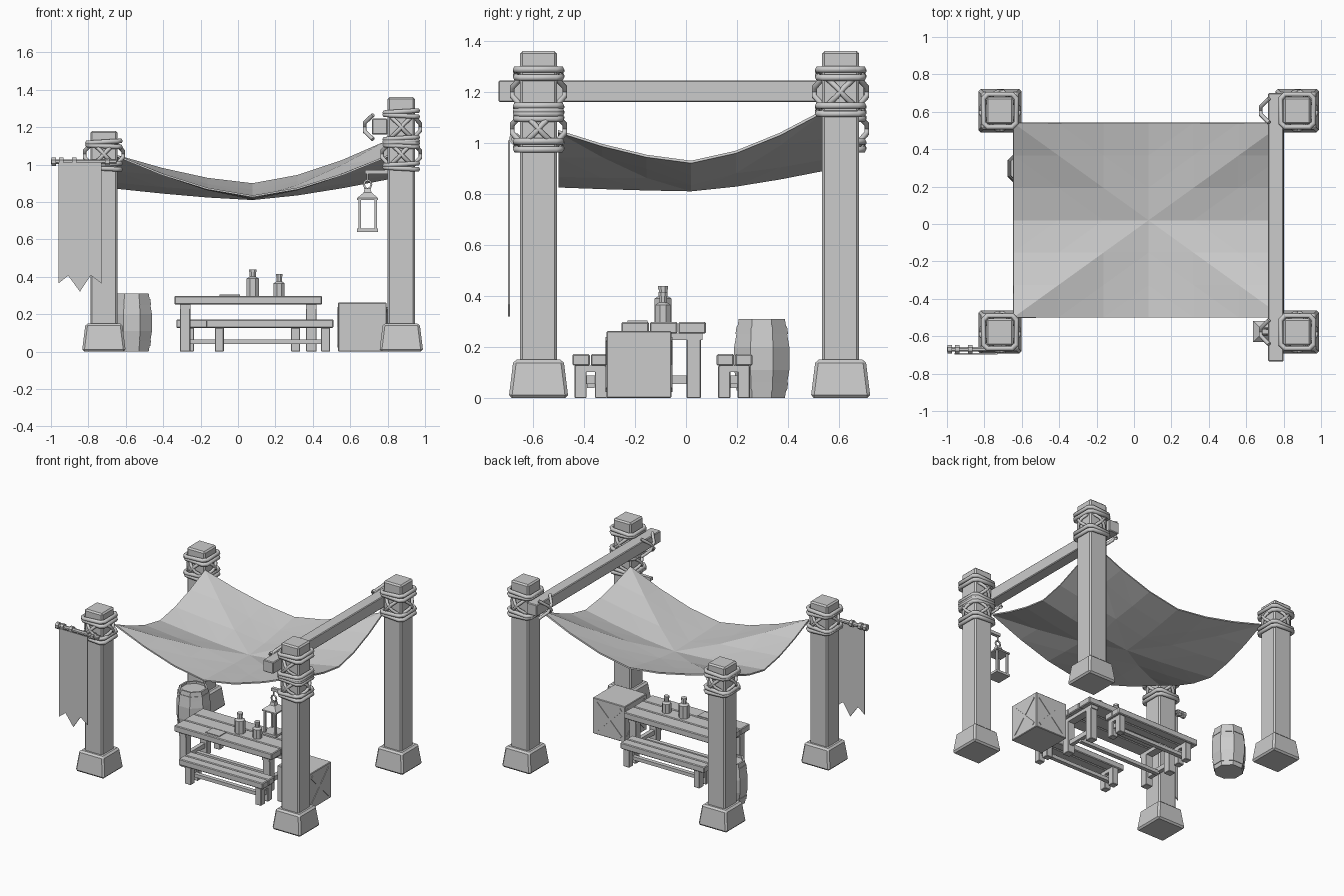
import bpy, bmesh, math
from mathutils import Vector, Matrix

if "Cube" in bpy.data.objects:
    bpy.data.objects.remove(bpy.data.objects["Cube"])

grey = bpy.data.materials.new("plain_grey")
grey.diffuse_color = (0.6, 0.6, 0.6, 1)
grey.use_nodes = True
grey.node_tree.nodes["Principled BSDF"].inputs["Base Color"].default_value = grey.diffuse_color


def finish(name, bm):
    bmesh.ops.recalc_face_normals(bm, faces=bm.faces)
    me = bpy.data.meshes.new(name)
    bm.to_mesh(me)
    bm.free()
    me.materials.append(grey)
    ob = bpy.data.objects.new(name, me)
    bpy.context.collection.objects.link(ob)
    return ob


def bevel(ob, width):
    m = ob.modifiers.new("bevel", 'BEVEL')
    m.width, m.segments = width, 1
    return ob


def box(name, x, y, z, bev=0.0, taper=1.0):
    """Box between (min, max) pairs, with an optionally narrower top."""
    bm = bmesh.new()
    bmesh.ops.create_cube(bm, size=1)
    for v in bm.verts:
        k = taper if v.co.z > 0 else 1
        v.co = Vector([(a + b) / 2 + c * (b - a) * s for (a, b), c, s
                       in zip((x, y, z), v.co, (k, k, 1))])
    ob = finish(name, bm)
    return bevel(ob, bev) if bev else ob


def lathe(name, profile, sides, loc, axis='Z', turn=0.5):
    """Faceted solid from (radius, height) pairs."""
    bm = bmesh.new()
    rings = []
    for r, h in profile:
        ring = []
        for i in range(sides):
            a = (i + turn) * math.tau / sides
            p = Vector((r * math.cos(a), r * math.sin(a), h))
            if axis == 'X':
                p = Vector((p.z, p.x, p.y))
            ring.append(bm.verts.new(p + Vector(loc)))
        rings.append(ring)
    for a, b in zip(rings, rings[1:]):
        for i in range(sides):
            j = (i + 1) % sides
            bm.faces.new((a[i], a[j], b[j], b[i]))
    bm.faces.new(rings[0])
    bm.faces.new(rings[-1])
    return finish(name, bm)


def rope(name, strands, radius, closed=False):
    """Poly curve tubes turned into one mesh."""
    cu = bpy.data.curves.new(name, 'CURVE')
    cu.dimensions = '3D'
    cu.bevel_depth, cu.bevel_resolution = radius, 1
    cu.use_fill_caps = True
    for pts in strands:
        sp = cu.splines.new('POLY')
        sp.points.add(len(pts) - 1)
        for p, q in zip(sp.points, pts):
            p.co = (*q, 1)
        sp.use_cyclic_u = closed
    cu.materials.append(grey)
    ob = bpy.data.objects.new(name, cu)
    bpy.context.collection.objects.link(ob)
    bpy.ops.object.select_all(action='DESELECT')
    bpy.context.view_layer.objects.active = ob
    ob.select_set(True)
    bpy.ops.object.convert(target='MESH')
    return ob


def rope_ring(name, cx, cy, z):
    """Two slightly tilted loops with cut corners round a post."""
    a, b = 0.088, 0.066
    outline = [(a, -b), (a, b), (b, a), (-b, a), (-a, b), (-a, -b), (-b, -a), (b, -a)]
    loops = [[(cx + px, cy + py, z + dz + t * px) for px, py in outline]
             for dz, t in ((0.011, 0.06), (-0.011, -0.06))]
    rope(name, loops, 0.014, True)


def rope_cross(name, centre, angle, h=0.05, out=0.03):
    """X lashing bulging outward from a face pointing along the angle."""
    rot = Matrix.Rotation(angle, 3, 'Z')
    strands = []
    for s in (1, -1):
        pts = [(0, -h, -h * s), (out, -h * .3, -h * .35 * s),
               (out, h * .3, h * .35 * s), (0, h, h * s)]
        strands.append([Vector(centre) + rot @ Vector(p) for p in pts])
    rope(name, strands, 0.011)


# Posts, stone feet and rope lashings
HW = 0.0725
for side, cx, top in (("left", -0.717, 1.18), ("right", 0.873, 1.36)):
    for end, cy in (("front", -0.578), ("back", 0.606)):
        tag = f"{end}_{side}"
        box("post_" + tag, (cx - HW, cx + HW), (cy - HW, cy + HW), (0.1, top), 0.01)
        box("foot_" + tag, (cx - .117, cx + .117), (cy - .117, cy + .117), (0, .15), .012, .84)
        levels = [(1.11, 1.055, 0.99)] if side == "left" or end == "front" else []
        if side == "right":
            levels.append((1.272, 1.2, 1.13))
        for hi, mid, lo in levels:
            rope_ring("rope_ring_" + tag, cx, cy, hi)
            rope_ring("rope_ring_" + tag, cx, cy, lo)
            for k in range(4):
                if mid > 1.1 and (k == 2 or (k == 0 and end == "front")):
                    continue
                a = k * math.pi / 2
                rope_cross("rope_cross_" + tag, (cx + HW * math.cos(a), cy + HW * math.sin(a), mid), a)

# Side beam and its lashings
box("side_beam", (0.717, 0.80), (-0.735, 0.70), (1.16, 1.245), 0.005)
for cy in (-0.578, 0.606):
    rope_cross("beam_lashing", (0.722, cy, 1.2), math.pi, 0.065, 0.045)

# Sagging canvas: ridges to the corners, edges dipping between them
bm = bmesh.new()
N = 3
grid = {}
for i in range(-N, N + 1):
    for j in range(-N, N + 1):
        u, v = i / N, j / N
        s = max(abs(u), abs(v))
        t = min(abs(u), abs(v)) / s if s else 0
        if abs(u) >= abs(v):
            mid = 0.93 if u > 0 else 0.88
        else:
            mid = 0.90 if v > 0 else 0.835
        corner = 1.13 if u > 0 and v > 0 else 1.05
        z = 0.82 + s ** 1.35 * (mid - 0.82 + (corner - mid) * t ** 1.5)
        grid[i, j] = bm.verts.new((0.0775 + 0.7225 * u, 0.02 + 0.52 * v, z))
for i in range(-N, N):
    for j in range(-N, N):
        a, b, c, d = grid[i, j], grid[i + 1, j], grid[i + 1, j + 1], grid[i, j + 1]
        if (i + .5) * (j + .5) > 0:
            tris = (a, b, c), (a, c, d)
        else:
            tris = (a, b, d), (b, c, d)
        for tri in tris:
            bm.faces.new(tri)
m = finish("canvas_roof", bm).modifiers.new("thickness", 'SOLIDIFY')
m.thickness = 0.01

# Banner on its pole
lathe("banner_pole", [(.014, -1.0), (.014, -0.65)], 8, (0, -0.67, 1.015), 'X')
for x in (-0.985, -0.945, -0.875, -0.70):
    lathe("pole_collar", [(.024, x - .012), (.024, x + .012)], 8, (0, -0.67, 1.015), 'X')
bm = bmesh.new()
outline = [(-.96, 1.01), (-.96, .364), (-.908, .406), (-.845, .32), (-.787, .408), (-.73, .364), (-.73, 1.01)]
f = bm.faces.new([bm.verts.new((x, -0.69, z)) for x, z in outline])
ext = bmesh.ops.extrude_face_region(bm, geom=[f])
bmesh.ops.translate(bm, vec=(0, -0.007, 0), verts=[e for e in ext["geom"] if isinstance(e, bmesh.types.BMVert)])
finish("banner_cloth", bm)


def trestle(name, x, y, top, thick, planks, leg, legs_x, legs_y, bar):
    """Plank top on four legs with cross bars and a long stretcher."""
    w = (y[1] - y[0]) / planks
    for i in range(planks):
        box(name + "_plank", x, (y[0] + i * w + .002, y[0] + (i + 1) * w - .002), (top - thick, top), .005)
    for lx in legs_x:
        for ly in legs_y:
            box(name + "_leg", (lx - leg, lx + leg), (ly - leg, ly + leg), (0, top - thick), .003)
        box(name + "_cross_bar", (lx - .015, lx + .015), legs_y, (.055, .088))
        box(name + "_top_brace", (lx - leg, lx + leg), (y[0] + .015, y[1] - .015), (top - thick - .025, top - thick))
    yc = sum(legs_y) / 2
    box(name + "_stretcher", legs_x, (yc - .015, yc + .015), (.04, .065))


# Table and two benches
trestle("table", (-.34, .45), (-.255, .08), .298, .046, 3, .028, (-.283, .392), (-.205, .03), .03)
trestle("front_bench", (-.17, .51), (-.447, -.303), .172, .045, 2, .024, (-.10, .468), (-.413, -.333), .02)
trestle("back_bench", (-.33, .35), (.118, .262), .172, .045, 2, .024, (-.26, .308), (.15, .226), .02)

# Table things
box("paper", (-.10, .01), (-.23, -.15), (.298, .304))
for x, r, body, top in ((.079, .036, .40, .44), (.22, .032, .375, .415)):
    lathe("bottle", [(r, .298), (r, body - .01), (r * .5, body), (r * .5, top - .015),
                     (r * .6, top - .015), (r * .6, top)], 8, (x, -.09, 0))

# Crate with crossed boards
X0, X1, Y0, Y1, H = .535, .795, -.312, -.057, .262
box("crate", (X0, X1), (Y0, Y1), (0, H), .004)
for k in range(4):
    for s in (1, -1):
        ob = box("crate_board", (-.004, .004), (-.142, .142), (-.011, .011))
        a = k * math.pi / 2
        c = Vector(((X0 + X1) / 2 + math.cos(a) * (X1 - X0) / 2,
                    (Y0 + Y1) / 2 + math.sin(a) * (Y1 - Y0) / 2, H / 2))
        ob.matrix_world = (Matrix.Translation(c) @ Matrix.Rotation(a, 4, 'Z')
                           @ Matrix.Rotation(s * math.pi / 4, 4, 'X'))

# Barrel with hoops and a sunken lid
lathe("barrel", [(.098, 0), (.107, .055), (.117, .11), (.117, .20), (.107, .255), (.098, .31),
                 (.085, .31), (.085, .295)], 8, (-.568, .297, 0))
for z0, z1, ra, rb in ((.03, .06, .107, .112), (.25, .28, .112, .107)):
    lathe("barrel_hoop", [(ra, z0), (rb, z1)], 8, (-.568, .297, 0))

# Hanging lantern
LX, LY = .693, -.575
box("lantern_bracket", (.68, .81), (LY - .012, LY + .012), (.95, .972))
rope("lantern_hook", [[(LX, LY, .955), (LX, LY, .915)]], .006)
rope("lantern_ring", [[(LX + .02 * math.cos(i * math.pi / 4), LY, .893 + .024 * math.sin(i * math.pi / 4))
                       for i in range(8)]], .006, True)
box("lantern_base", (LX - .056, LX + .056), (LY - .056, LY + .056), (.64, .657))
lathe("lantern_roof", [(.08, .81), (.08, .82), (.03, .85), (.022, .872)], 4, (LX, LY, 0))
for sx in (-1, 1):
    for sy in (-1, 1):
        px, py = LX + sx * .043, LY + sy * .043
        box("lantern_rail", (px - .007, px + .007), (py - .007, py + .007), (.655, .815))
